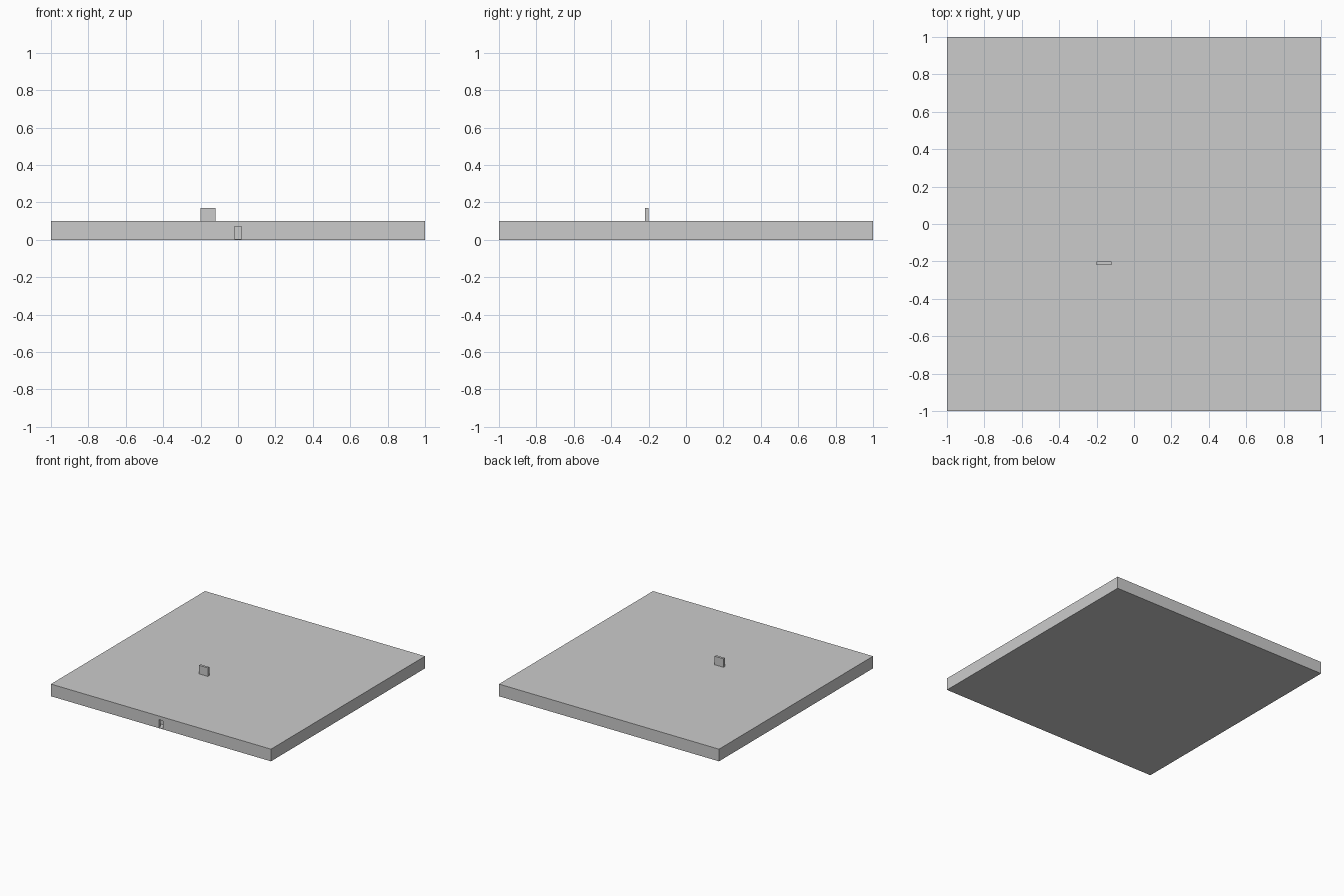
import bpy, bmesh, random
from mathutils import Matrix, Vector

if "Cube" in bpy.data.objects:
    bpy.data.objects.remove(bpy.data.objects["Cube"])

random.seed(7)
N, PITCH, T = 33, 0.06, 0.02        # maze cells per side, cell pitch, wall thickness
FLOOR, CEIL, TOP = 0.004, 0.08, 0.10

grey = bpy.data.materials.new("plain_grey")
grey.diffuse_color = (0.6, 0.6, 0.6, 1)
grey.use_nodes = True
grey.node_tree.nodes["Principled BSDF"].inputs["Base Color"].default_value = grey.diffuse_color


def add_box(bm, x0, x1, y0, y1, z0, z1):
    mid = Vector(((x0 + x1) / 2, (y0 + y1) / 2, (z0 + z1) / 2))
    m = Matrix.Translation(mid) @ Matrix.Diagonal((x1 - x0, y1 - y0, z1 - z0, 1))
    bmesh.ops.create_cube(bm, size=1, matrix=m)


def boxes(name, dims):
    bm = bmesh.new()
    for d in dims:
        add_box(bm, *d)
    me = bpy.data.meshes.new(name)
    bm.to_mesh(me)
    bm.free()
    me.materials.append(grey)
    ob = bpy.data.objects.new(name, me)
    bpy.context.collection.objects.link(ob)
    return ob


# outer shell: floor, outer walls and roof, hollowed out with a front doorway
shell = boxes("outer_shell", [(-1, 1, -1, 1, 0, TOP)])
room = boxes("room_cutter", [(-1 + T, 1 - T, -1 + T, 1 - T, FLOOR, CEIL)])
door = boxes("doorway_cutter", [(-0.02, 0.02, -1.05, -0.95, FLOOR, 0.07)])
for cutter in (room, door):
    mod = shell.modifiers.new("cut", 'BOOLEAN')
    mod.operation = 'DIFFERENCE'
    mod.solver = 'EXACT'
    mod.object = cutter
    bpy.context.view_layer.objects.active = shell
    bpy.ops.object.modifier_apply(modifier=mod.name)
for cutter in (room, door):
    bpy.data.objects.remove(cutter)

# maze passages: depth-first carving, with an open room in the middle
opened = set()
seen = {(N // 2, 0)}
stack = [(N // 2, 0)]
while stack:
    i, j = stack[-1]
    options = [(i + a, j + b) for a, b in ((1, 0), (-1, 0), (0, 1), (0, -1))
               if 0 <= i + a < N and 0 <= j + b < N and (i + a, j + b) not in seen]
    if options:
        nxt = random.choice(options)
        opened.add(frozenset(((i, j), nxt)))
        seen.add(nxt)
        stack.append(nxt)
    else:
        stack.pop()


def in_room(c):
    return abs(c[0] - N // 2) <= 2 and abs(c[1] - N // 2) <= 2


def blocked(a, b):
    return frozenset((a, b)) not in opened and not (in_room(a) and in_room(b))


# maze walls: merge neighbouring segments into long straight runs
def runs(is_wall):
    start = None
    for k in range(N + 1):
        wall = k < N and is_wall(k)
        if wall and start is None:
            start = k
        elif not wall and start is not None:
            yield start, k
            start = None


def line(k):
    return -0.99 + k * PITCH


across, along = [], []
h = T / 2
for k in range(1, N):
    for a, b in runs(lambda i: blocked((i, k - 1), (i, k))):
        across.append((line(a) - h, line(b) + h, line(k) - h, line(k) + h, FLOOR, CEIL))
    for a, b in runs(lambda j: blocked((k - 1, j), (k, j))):
        along.append((line(k) - h, line(k) + h, line(a) - h, line(b) + h, FLOOR, CEIL))
boxes("maze_walls_across", across)
boxes("maze_walls_along", along)

# small upright block on the roof
boxes("roof_block", [(-0.20, -0.12, -0.22, -0.20, TOP, 0.17)])
